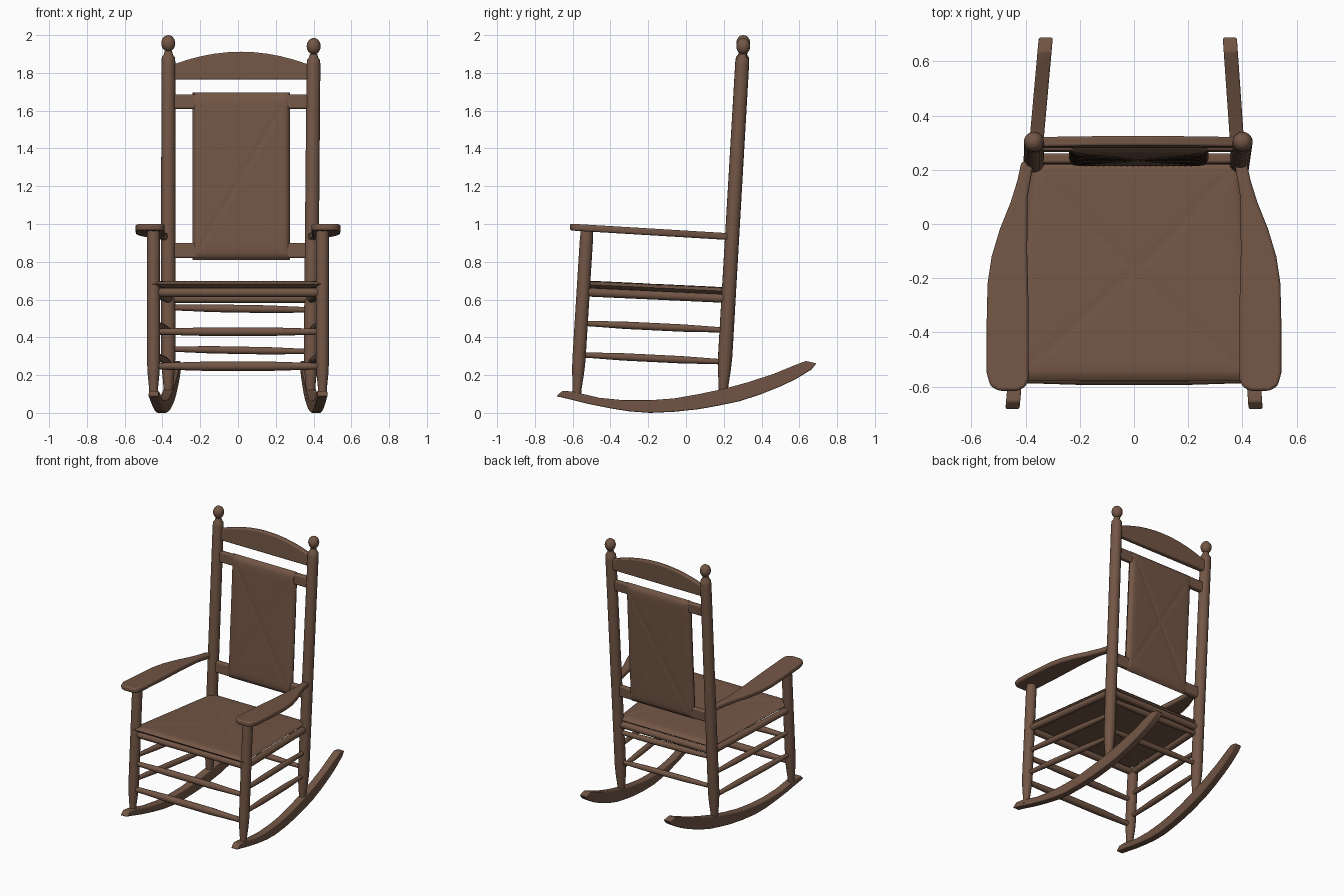
import bpy, bmesh, math
from mathutils import Vector

if "Cube" in bpy.data.objects:
    bpy.data.objects.remove(bpy.data.objects["Cube"], do_unlink=True)

wood = bpy.data.materials.new("brown_wood")
wood.use_nodes = True
wood.diffuse_color = (0.17, 0.093, 0.06, 1)
wood.node_tree.nodes["Principled BSDF"].inputs["Base Color"].default_value = wood.diffuse_color
parts = []


def finish(name, bm, bevel=0):
    bmesh.ops.recalc_face_normals(bm, faces=bm.faces)
    mesh = bpy.data.meshes.new(name)
    bm.to_mesh(mesh)
    bm.free()
    mesh.materials.append(wood)
    obj = bpy.data.objects.new(name, mesh)
    bpy.context.collection.objects.link(obj)
    if bevel:
        mod = obj.modifiers.new("soft_edges", "BEVEL")
        mod.width, mod.segments = bevel, 3
    parts.append(obj)


def turned(name, start, end, profile, sides=20):
    """Turned rod: profile is (fraction along the axis, radius)."""
    a, b = Vector(start), Vector(end)
    rot = (b - a).to_track_quat("Z", "Y")
    bm = bmesh.new()
    rings = []
    for t, r in profile:
        angles = [math.tau * k / sides for k in range(sides)]
        rings.append([bm.verts.new(a.lerp(b, t) + rot @ Vector((r * math.cos(g), r * math.sin(g), 0)))
                      for g in angles])
    for low, high in zip(rings, rings[1:]):
        for k in range(sides):
            n = (k + 1) % sides
            bm.faces.new((low[k], low[n], high[n], high[k]))
    bm.faces.new(rings[0])
    bm.faces.new(rings[-1])
    finish(name, bm)


def rung(name, start, end, r):
    turned(name, start, end, [(0, r * .7), (.12, r * .8), (.3, r), (.7, r), (.88, r * .8), (1, r * .7)], 14)


def slab(name, outline, place, thickness, bevel):
    """Board: place(u, v, w) maps the outline and its thickness into space."""
    bm = bmesh.new()
    layers = [[bm.verts.new(place(u, v, w)) for u, v in outline] for w in (-thickness / 2, thickness / 2)]
    for layer in layers:
        bm.faces.new(layer)
    for k in range(len(outline)):
        n = (k + 1) % len(outline)
        bm.faces.new((layers[0][k], layers[0][n], layers[1][n], layers[1][k]))
    finish(name, bm, bevel)


def woven(name, corners, half, n=48):
    """Rush panel: strands run in from each edge and meet on the diagonals."""
    c = [Vector(p) for p in corners]
    normal = (c[1] - c[0]).cross(c[3] - c[0]).normalized()
    bm = bmesh.new()
    for side in (-1, 1):
        grid = []
        for j in range(n + 1):
            row = []
            for i in range(n + 1):
                u, v = 2 * i / n - 1, 2 * j / n - 1
                m = max(abs(u), abs(v))
                h = half * math.sqrt(max(0, 1 - m ** 18))
                if m < 1:
                    strand = i if abs(v) > abs(u) else j
                    h -= .0012 * (strand % 2)
                    h -= .003 * max(0, 1 - abs(abs(u) - abs(v)) / .06)
                p = c[0].lerp(c[1], i / n).lerp(c[3].lerp(c[2], i / n), j / n)
                row.append(bm.verts.new(p + normal * side * h))
            grid.append(row)
        for j in range(n):
            for i in range(n):
                bm.faces.new((grid[j][i], grid[j][i + 1], grid[j + 1][i + 1], grid[j + 1][i]))
    bmesh.ops.remove_doubles(bm, verts=bm.verts, dist=.0001)
    finish(name, bm)


def lean(z):
    return .197 + .058 * (z - .12)


def back_x(s, z):
    return -.369 if s < 0 else .383 + .009 * z


def front_y(z):
    return -.578 + .062 * (z - .1)


def front_x(s):
    return s * .447


arm_outline = [(.37, .23), (.392, .1), (.394, -.1), (.389, -.3), (.388, -.57), (.4, -.6), (.43, -.615),
               (.5, -.615), (.53, -.597), (.543, -.55), (.543, -.35), (.54, -.22), (.525, -.12),
               (.495, -.02), (.455, .08), (.43, .16), (.415, .23)]
rocker_top = [(-.685, .088), (-.655, .117), (-.6, .113), (-.46, .08), (-.33, .067), (-.19, .067), (-.06, .077),
              (.07, .1), (.2, .127), (.33, .163), (.46, .205), (.57, .25), (.635, .275), (.69, .262)]
rocker_bottom = [(.665, .23), (.58, .178), (.5, .14), (.39, .096), (.28, .061), (.17, .038), (.07, .02),
                 (-.06, .006), (-.19, 0), (-.3, .008), (-.4, .024), (-.52, .048), (-.62, .073)]

for s, side in ((-1, "right"), (1, "left")):
    # Posts and finials
    top = 1.915 if s < 0 else 1.9
    turned(side + "_back_post", (back_x(s, .1), lean(.1), .1), (back_x(s, top), lean(top), top),
           [(0, .022), (.03, .027), (.07, .034), (.11, .038), (.97, .037), (.983, .034), (.99, .024), (1, .02)])
    bm = bmesh.new()
    bmesh.ops.create_uvsphere(bm, u_segments=20, v_segments=12, radius=.037)
    bmesh.ops.scale(bm, verts=bm.verts, vec=(1, 1, 1.18))
    bmesh.ops.translate(bm, verts=bm.verts, vec=(back_x(s, 1.95), lean(1.95), top + .0413))
    finish(side + "_finial", bm)
    turned(side + "_front_post", (front_x(s), front_y(.08), .08), (front_x(s), front_y(.965), .965),
           [(0, .022), (.06, .024), (.14, .031), (.22, .035), (.93, .035), (1, .033)])

    # Arm board, sloping down to the back
    slab(side + "_arm", arm_outline,
         lambda u, v, w: (s * u, v, .935 - .06 * (v - .2) + w), .036, .011)

    # Rocker, converging towards the back
    slab(side + "_rocker", rocker_top + rocker_bottom,
         lambda u, v, w: (s * .449 - (s * .055 - .007) * (u + .69) / .69 + w, u, v), .052, .006)

    # Side rungs and seat rail
    for label, zf, zb, r in (("upper", .475, .438, .02), ("lower", .308, .27, .02)):
        rung(side + "_" + label + "_side_rung", (front_x(s), front_y(zf), zf), (back_x(s, zb), lean(zb), zb), r)
    turned(side + "_seat_rail", (front_x(s), front_y(.64), .64), (back_x(s, .605), lean(.605), .605),
           [(0, .023), (1, .023)])

# Rungs and seat rails across the front and back
for name, z, r in (("upper_front_rung", .43, .023), ("lower_front_rung", .247, .025)):
    rung(name, (front_x(-1), front_y(z), z), (front_x(1), front_y(z), z), r)
for name, z, r in (("upper_back_rung", .55, .021), ("lower_back_rung", .33, .02)):
    rung(name, (back_x(-1, z), lean(z), z + .008), (back_x(1, z), lean(z), z - .005), r)
turned("front_seat_rail", (front_x(-1), front_y(.64), .637), (front_x(1), front_y(.64), .637), [(0, .023), (1, .023)])
turned("back_seat_rail", (back_x(-1, .6), lean(.6), .605), (back_x(1, .6), lean(.6), .605), [(0, .023), (1, .023)])

# Woven seat and back
woven("woven_seat", [(-.458, -.578, .682), (.458, -.578, .682), (.393, .238, .643), (-.379, .238, .643)], .021)
woven("woven_back", [(-.24, lean(.81), .81), (.275, lean(.81), .81), (.275, lean(1.695), 1.695),
                     (-.24, lean(1.695), 1.695)], .029)

# Slats between the back posts
for name, low, high in (("lower_back_slat", .82, .9), ("upper_back_slat", 1.61, 1.685)):
    slab(name, [(-.37, low), (.39, low), (.39, high), (-.37, high)],
         lambda u, v, w: (u, lean(v) + w, v), .036, .01)

# Arched crest
arch = [(.015 + .375 * math.cos(math.pi * k / 16), 1.912 - .075 * math.cos(math.pi * k / 16) ** 2) for k in range(17)]
slab("crest", [(-.36, 1.765), (.39, 1.765)] + arch,
     lambda u, v, w: (u, lean(v) + .006 + w, v), .036, .008)

# Smooth shading with crisp edges
bpy.ops.object.select_all(action="DESELECT")
for obj in parts:
    obj.select_set(True)
bpy.context.view_layer.objects.active = parts[0]
bpy.ops.object.shade_smooth_by_angle(angle=math.radians(40))
